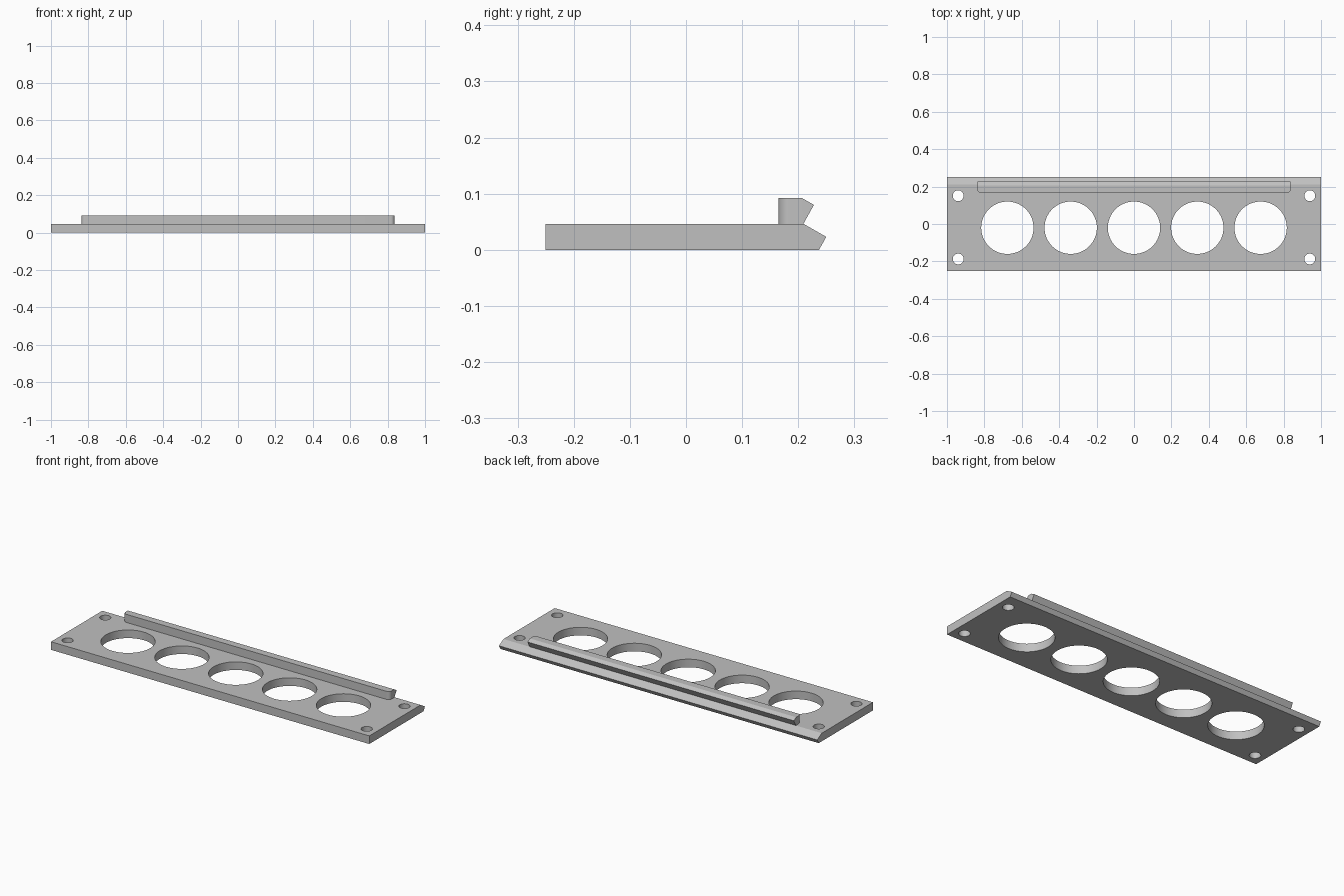
import bpy, bmesh
from mathutils import Matrix

cube = bpy.data.objects.get("Cube")
if cube:
    bpy.data.objects.remove(cube, do_unlink=True)

grey = bpy.data.materials.new("plain grey")
grey.use_nodes = True
colour = (0.53, 0.53, 0.53, 1)
grey.diffuse_color = colour
grey.node_tree.nodes["Principled BSDF"].inputs["Base Color"].default_value = colour


def make_object(name, bm):
    bmesh.ops.recalc_face_normals(bm, faces=bm.faces)
    mesh = bpy.data.meshes.new(name)
    bm.to_mesh(mesh)
    bm.free()
    mesh.materials.append(grey)
    obj = bpy.data.objects.new(name, mesh)
    bpy.context.collection.objects.link(obj)
    return obj


def extrude_profile(profile, half_length):
    """Sweep a (y, z) outline along x, centred on x = 0."""
    bm = bmesh.new()
    face = bm.faces.new([bm.verts.new((-half_length, y, z)) for y, z in profile])
    swept = bmesh.ops.extrude_face_region(bm, geom=[face])["geom"]
    verts = [v for v in swept if isinstance(v, bmesh.types.BMVert)]
    bmesh.ops.translate(bm, verts=verts, vec=(2 * half_length, 0, 0))
    return bm


def smooth(obj):
    bpy.ops.object.select_all(action="DESELECT")
    obj.select_set(True)
    bpy.context.view_layer.objects.active = obj
    bpy.ops.object.shade_smooth_by_angle(angle=0.5)


THICK = 0.046

# Base plate with a pointed back edge
plate = make_object("base_plate", extrude_profile(
    [(-0.25, 0), (0.237, 0), (0.25, 0.023), (0.21, THICK), (-0.25, THICK)], 1))

# Five large holes and four corner screw holes
holes = [(0.3385 * i, -0.02, 0.14) for i in range(-2, 3)]
holes += [(x, y, 0.029) for x in (-0.94, 0.94) for y in (-0.187, 0.151)]
bm = bmesh.new()
for x, y, radius in holes:
    bmesh.ops.create_cone(bm, cap_ends=True, segments=64, radius1=radius,
                          radius2=radius, depth=0.2,
                          matrix=Matrix.Translation((x, y, 0.02)))
cutter = make_object("hole_cutter", bm)
cutter.hide_render = True
cut = plate.modifiers.new("holes", "BOOLEAN")
cut.operation = "DIFFERENCE"
cut.solver = "EXACT"
cut.object = cutter
bpy.context.view_layer.objects.active = plate
bpy.ops.object.modifier_apply(modifier=cut.name)
bpy.data.objects.remove(cutter, do_unlink=True)
smooth(plate)

# Raised rail with an undercut back and rounded front corners
FRONT = 0.165
bm = extrude_profile([(FRONT, THICK), (0.209, THICK), (0.228, 0.08),
                      (0.207, 0.092), (FRONT, 0.092)], 0.837)
corners = [e for e in bm.edges
           if all(abs(v.co.y - FRONT) < 1e-4 for v in e.verts)
           and abs(e.verts[0].co.x - e.verts[1].co.x) < 1e-4]
bmesh.ops.bevel(bm, geom=corners, offset=0.02, segments=8, profile=0.5,
                affect="EDGES")
rail = make_object("raised_rail", bm)
smooth(rail)
